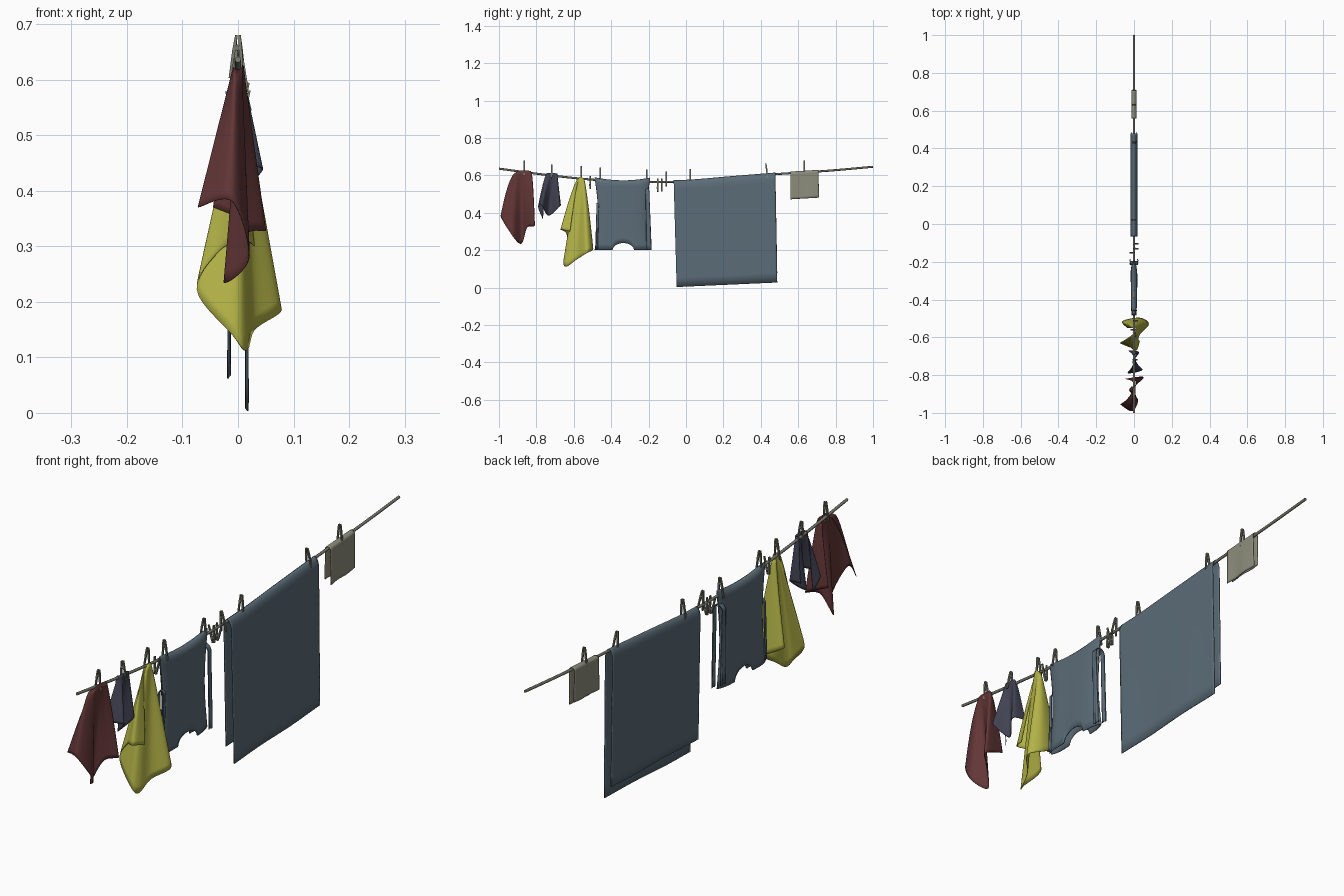
import bpy, bmesh, math
from mathutils import Vector, Matrix

if "Cube" in bpy.data.objects:
    bpy.data.objects.remove(bpy.data.objects["Cube"])


def material(name, rgb):
    m = bpy.data.materials.new(name)
    m.diffuse_color = (*rgb, 1)
    m.use_nodes = True
    m.node_tree.nodes["Principled BSDF"].inputs["Base Color"].default_value = m.diffuse_color
    return m


WOOD = material("weathered wood and cord", (0.20, 0.20, 0.165))
RED = material("dark red cloth", (0.125, 0.037, 0.038))
NAVY = material("navy cloth", (0.052, 0.055, 0.085))
YELLOW = material("yellow cloth", (0.46, 0.46, 0.065))
BLUE = material("slate blue cloth", (0.105, 0.15, 0.185))
BEIGE = material("grey beige cloth", (0.27, 0.27, 0.205))


def spline(pts, t):
    """Catmull-Rom point at t in 0..1"""
    n = len(pts) - 1
    i = min(int(t * n), n - 1)
    f = t * n - i
    p = [Vector(pts[max(0, min(n, k))]) for k in range(i - 1, i + 3)]
    return 0.5 * (2 * p[1] + (p[2] - p[0]) * f
                  + (2 * p[0] - 5 * p[1] + 4 * p[2] - p[3]) * f * f
                  + (3 * p[1] - p[0] - 3 * p[2] + p[3]) * f ** 3)


LINE = [(0, -1, .636), (0, -.75, .603), (0, -.5, .577), (0, -.25, .565), (0, 0, .568),
        (0, .25, .588), (0, .5, .608), (0, .75, .624), (0, 1, .646)]


def line_z(y):
    return spline(LINE, max(0, min(1, (y + 1) / 2))).z


def finish(name, bm, mat, thick=0):
    bmesh.ops.recalc_face_normals(bm, faces=bm.faces)
    me = bpy.data.meshes.new(name)
    bm.to_mesh(me)
    bm.free()
    me.materials.append(mat)
    ob = bpy.data.objects.new(name, me)
    bpy.context.collection.objects.link(ob)
    if thick:
        me.polygons.foreach_set("use_smooth", [True] * len(me.polygons))
        mod = ob.modifiers.new("thickness", "SOLIDIFY")
        mod.thickness = thick
        mod.offset = 0
    return ob


def grid(name, fn, nu, nv, mat, thick):
    """Cloth sheet from a function of u and v"""
    bm = bmesh.new()
    vs = [[bm.verts.new(fn(i / nu, j / nv)) for i in range(nu + 1)] for j in range(nv + 1)]
    for j in range(nv):
        for i in range(nu):
            bm.faces.new((vs[j][i], vs[j][i + 1], vs[j + 1][i + 1], vs[j + 1][i]))
    return finish(name, bm, mat, thick)


def drape(name, top, hem, mat, power):
    """Cloth gathered at a peg, spreading down to a folded hem"""
    def fn(u, v):
        a, b = spline(top, u), spline(hem, u)
        sx, sy = v ** 1.0, v ** power
        return (a.x + (b.x - a.x) * sx, a.y + (b.y - a.y) * sy, a.z + (b.z - a.z) * v)
    grid(name, fn, 64, 18, mat, .002)


def folded(name, edges, top, hems, gap, mat, pinch=0, ripple=.002, nu=48):
    """Cloth hung double over the line; hems = (+x side, -x side)"""
    def fn(u, v):
        t = 2 * v - 1
        s = 1 if t >= 0 else -1
        d = abs(t) ** 1.6
        y0, y1 = edges(d)
        y = y0 + (y1 - y0) * u
        g = gap * min(1, (d / .05) ** .5)
        if pinch:
            g *= 1 - .9 * abs(2 * u - 1) ** pinch
        x = s * g + ripple * d * math.sin(9 * u + 2 * s)
        z = top(y) * (1 - d) + hems[0 if s > 0 else 1](y) * d
        return (x, y, z)
    grid(name, fn, nu, 36, mat, .003)


# washing line
cu = bpy.data.curves.new("washing_line", "CURVE")
cu.dimensions = "3D"
cu.bevel_depth = .0055
cu.bevel_resolution = 2
cu.use_fill_caps = True
sp = cu.splines.new("POLY")
sp.points.add(40)
for i, p in enumerate(sp.points):
    p.co = (*spline(LINE, i / 40), 1)
cu.materials.append(WOOD)
bpy.context.collection.objects.link(bpy.data.objects.new("washing_line", cu))

# gathered red cloth
drape("red_cloth",
      [(-.008, -.835, .605), (.008, -.83, .622), (.008, -.86, .626), (.008, -.885, .626),
       (.006, -.90, .62), (-.006, -.90, .62), (-.008, -.87, .622)],
      [(-.045, -.82, .37), (.048, -.81, .33), (.012, -.85, .32), (-.025, -.88, .235),
       (.02, -.93, .28), (-.01, -.99, .38), (-.072, -.955, .37)], RED, .5)

# small gathered navy cloth
drape("navy_cloth",
      [(-.006, -.695, .605), (.007, -.69, .61), (.007, -.715, .613), (.007, -.74, .613),
       (-.006, -.745, .608)],
      [(-.03, -.67, .44), (.025, -.68, .43), (-.008, -.735, .385), (.044, -.772, .44),
       (-.03, -.79, .43), (-.015, -.765, .366)], NAVY, .7)

# gathered yellow cloth
drape("yellow_cloth",
      [(-.006, -.575, .575), (.0, -.58, .583), (.007, -.57, .59), (.008, -.56, .592),
       (.007, -.55, .585), (0, -.545, .58), (-.007, -.55, .575)],
      [(.03, -.62, .30), (.01, -.67, .31), (-.035, -.64, .29), (-.074, -.63, .22),
       (-.01, -.655, .14), (.015, -.64, .112), (.03, -.585, .15), (.078, -.53, .185),
       (.03, -.497, .205), (-.06, -.515, .25), (-.035, -.55, .25)], YELLOW, .8)


# shirt hung upside down, with the neck opening at the bottom
def shirt_hem(y):
    d = abs(y + .335)
    return .20 + (.038 * (1 - (d / .057) ** 2) ** .5 if d < .057 else 0)


folded("shirt",
       lambda d: (-.488 + .018 * math.sin(math.pi * d), -.192 - .018 * math.sin(math.pi * d)),
       lambda y: .572 + .014 * min(1, abs(y + .335) / .14) ** 2,
       (shirt_hem, shirt_hem), .015, BLUE, pinch=6, nu=80)
folded("shirt_sleeve", lambda d: (-.217 + .006 * d, -.197 + .012 * d),
       lambda y: .53, (lambda y: .20, lambda y: .22), .02, BLUE, nu=10)
folded("shirt_far_sleeve", lambda d: (-.478 - .006 * d, -.466 - .006 * d),
       lambda y: .45, (lambda y: .205, lambda y: .21), .011, BLUE, nu=8)

# large sheet folded over the line
folded("bed_sheet", lambda d: (-.066 + .016 * d, .478 + .01 * d),
       lambda y: line_z(y) + .007,
       (lambda y: .003 + .045 * (y + .05), lambda y: .062 + .03 * (y + .05)), .016, BLUE)

# small face cloth
folded("face_cloth", lambda d: (.558, .708 + .003 * d), lambda y: line_z(y) + .007,
       (lambda y: .472 + .06 * (y - .56), lambda y: .488 + .04 * (y - .56)), .011, BEIGE, nu=16)


def peg(name, y, z_top, length=.078, tilt=0, lean=0, flip=False):
    """Split wooden peg: two tapered legs meeting at the head"""
    bm = bmesh.new()
    for s in (-1, 1):
        rings = []
        for z, x, w in ((0, .003, .0022), (-.35, .006, .003), (-1, .011, .002)):
            rings.append([bm.verts.new((s * x + a * w, b * .0038, z * length))
                          for a, b in ((-1, -1), (1, -1), (1, 1), (-1, 1))])
        for a, b in zip(rings, rings[1:]):
            for i in range(4):
                k = (i + 1) % 4
                bm.faces.new((a[i], a[k], b[k], b[i]))
        bm.faces.new(rings[0])
        bm.faces.new(rings[-1])
    # spring joining both legs
    bmesh.ops.create_cone(bm, cap_ends=True, segments=8, radius1=.0045, radius2=.0045,
                          depth=.009, matrix=Matrix.Translation((0, 0, -.3 * length))
                          @ Matrix.Rotation(math.pi / 2, 4, "X"))
    rot = Matrix.Rotation(tilt, 4, "X") @ Matrix.Rotation(lean, 4, "Y")
    if flip:
        rot = rot @ Matrix.Rotation(math.pi, 4, "Y")
    bm.transform(Matrix.Translation((0, y, z_top)) @ rot)
    finish(name, bm, WOOD)


# pegs: position, head height, tilt, lean
for i, (y, z, tilt, lean) in enumerate((
        (-.865, .680, 0, .05), (-.717, .658, -.03, -.08), (-.56, .650, 0, .06),
        (-.458, .642, 0, -.05), (-.210, .632, 0, .08), (-.105, .620, 0, -.15),
        (.022, .635, 0, .05), (.427, .664, .12, -.05), (.632, .679, 0, 0))):
    peg(f"peg_{i + 1}", y, z, tilt=tilt, lean=lean)
# spare pegs hanging below the line
for i, (y, z, lean) in enumerate(((-.513, .528, .12), (-.152, .513, -.15), (-.130, .515, .15))):
    peg(f"spare_peg_{i + 1}", y, z, length=.068, lean=lean, flip=True)
